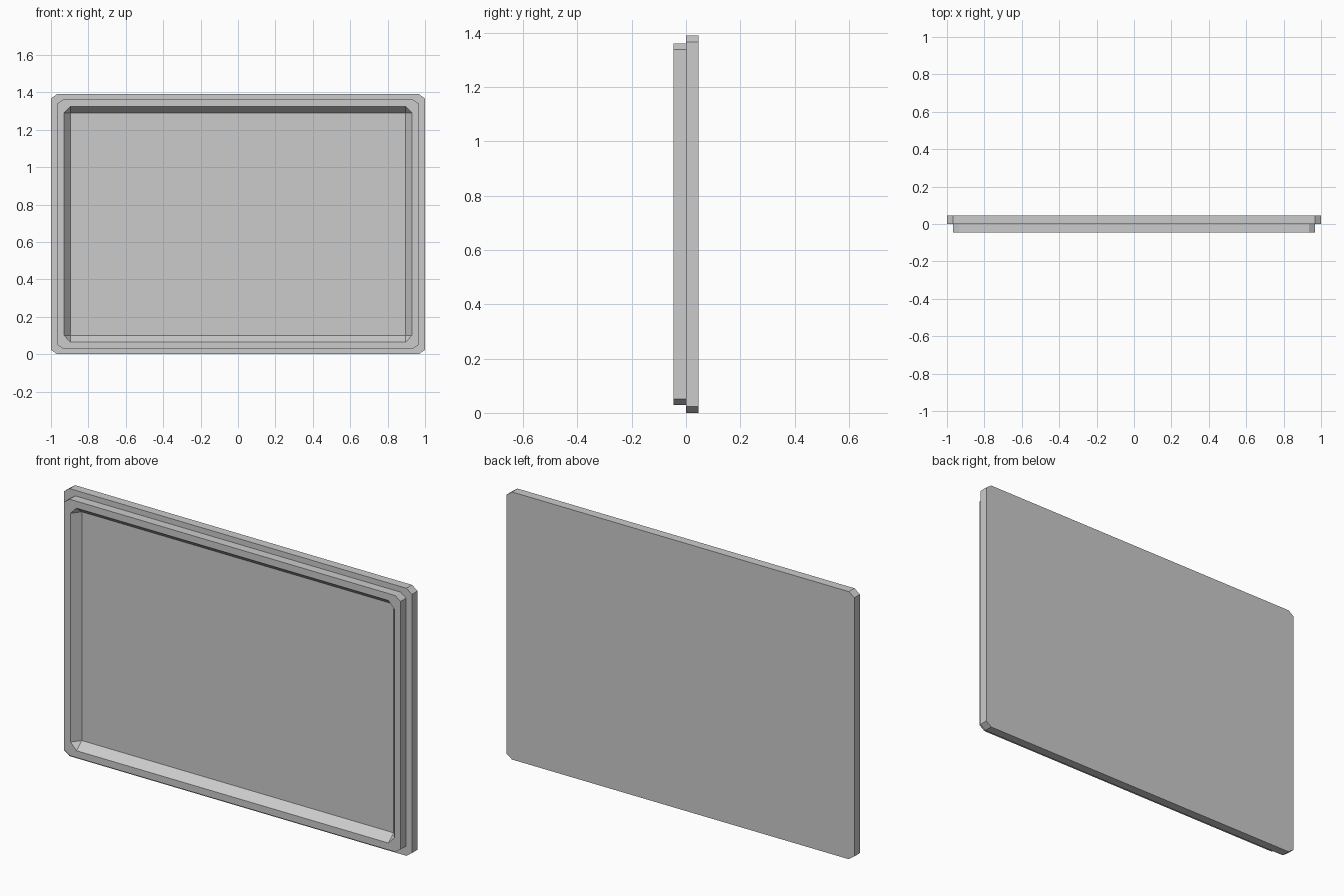
import bpy, bmesh

if "Cube" in bpy.data.objects:
    bpy.data.objects.remove(bpy.data.objects["Cube"])

ZC = 0.695  # height of the panel centre


def outline(w, h, cx, cz):
    """Rectangle with clipped corners, as (x, z) points around the centre."""
    return [(w - cx, -h), (w, -h + cz), (w, h - cz), (w - cx, h),
            (-w + cx, h), (-w, h - cz), (-w, -h + cz), (-w + cx, -h)]


def ring(bm, pts, y):
    return [bm.verts.new((x, y, z + ZC)) for x, z in pts]


def bridge(bm, a, b):
    n = len(a)
    for i in range(n):
        bm.faces.new((a[i], a[(i + 1) % n], b[(i + 1) % n], b[i]))


def finish(bm, name):
    bmesh.ops.remove_doubles(bm, verts=bm.verts, dist=1e-5)
    bmesh.ops.recalc_face_normals(bm, faces=bm.faces)
    mesh = bpy.data.meshes.new(name)
    bm.to_mesh(mesh)
    bm.free()
    bpy.context.collection.objects.link(bpy.data.objects.new(name, mesh))


# Back plate: solid slab with clipped corners
bm = bmesh.new()
shape = outline(1.0, 0.695, 0.032, 0.023)
front, back = ring(bm, shape, 0), ring(bm, shape, 0.046)
bridge(bm, front, back)
bm.faces.new(front)
bm.faces.new(back)
finish(bm, "back_plate")

# Front frame: stepped-in rim, sloped inner border and recessed panel
bm = bmesh.new()
shape = outline(0.967, 0.666, 0.032, 0.022)
rear, rim = ring(bm, shape, 0), ring(bm, shape, -0.046)
opening = ring(bm, outline(0.931, 0.63, 0.035, 0.036), -0.046)
bridge(bm, rear, rim)
bridge(bm, rim, opening)
# The sharp inner corners collect both ends of each clipped opening corner
w, h, depth = 0.896, 0.594, -0.002
inner = [bm.verts.new((x, depth, z + ZC))
         for x, z in ((w, -h), (w, h), (-w, h), (-w, -h))]
for i in range(4):
    a, b = opening[2 * i], opening[2 * i + 1]
    c = opening[(2 * i + 2) % 8]
    bm.faces.new((a, b, inner[i]))
    bm.faces.new((b, c, inner[(i + 1) % 4], inner[i]))
bm.faces.new(inner)
finish(bm, "front_frame")
